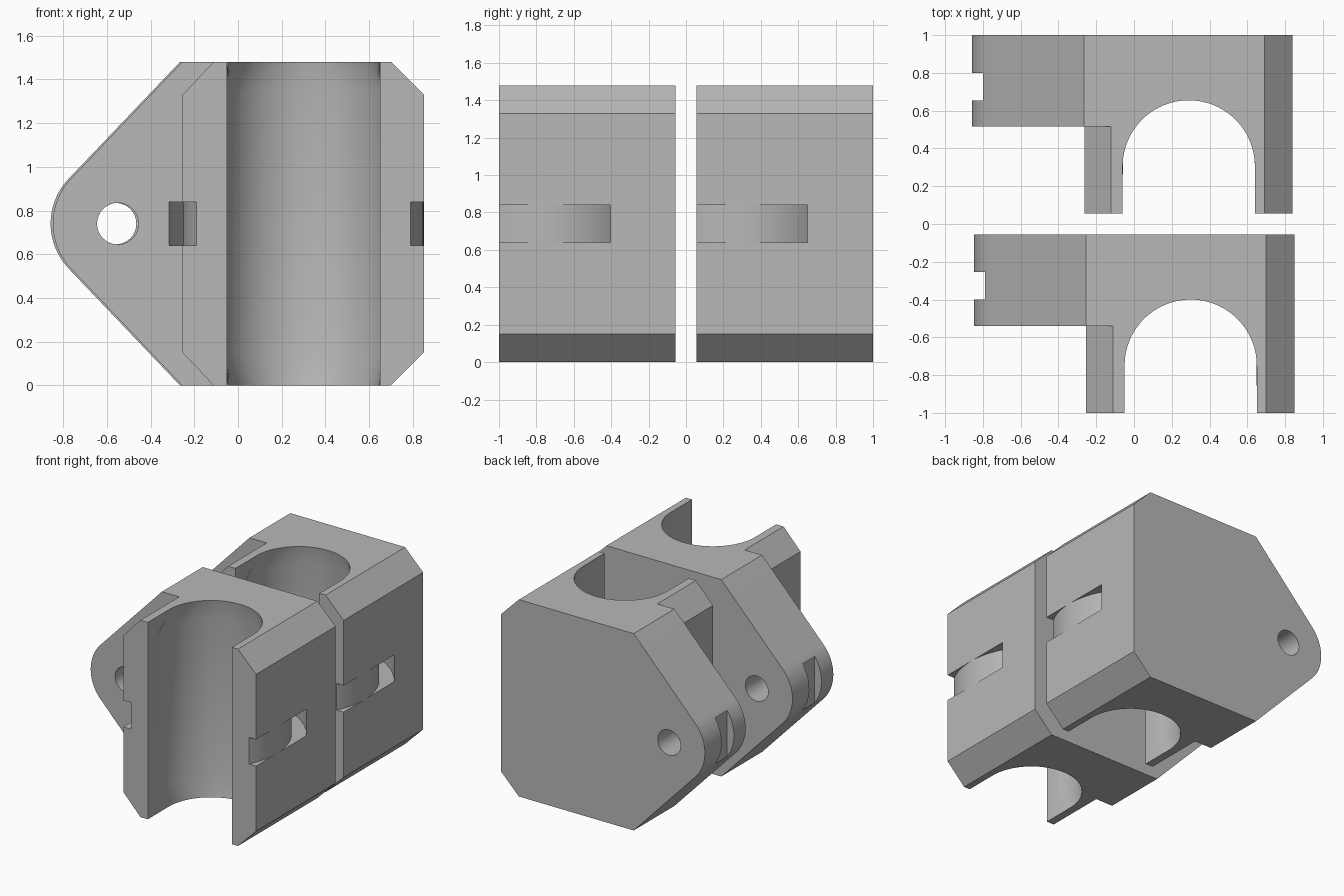
import bpy, bmesh
from math import cos, sin, acos, atan2, hypot, pi

cube = bpy.data.objects.get("Cube")
if cube:
    bpy.data.objects.remove(cube)

grey = bpy.data.materials.new("plain_grey")
grey.use_nodes = True
colour = (0.48, 0.48, 0.48, 1)
grey.diffuse_color = colour
grey.node_tree.nodes["Principled BSDF"].inputs["Base Color"].default_value = colour

HEIGHT = 1.48
MID = HEIGHT / 2
FRONT, BACK, EAR_FRONT = -1.0, -0.055, -0.54
BORE_X, BORE_Y = 0.30, -0.75
PIN_X, EAR_R = -0.55, 0.297


def loft(name, rings, closed=False):
    """Bridge equal-length point rings; cap the ends unless closed on itself."""
    bm = bmesh.new()
    loops = [[bm.verts.new(p) for p in ring] for ring in rings]
    pairs = list(zip(loops, loops[1:]))
    if closed:
        pairs.append((loops[-1], loops[0]))
    else:
        bm.faces.new(loops[0])
        bm.faces.new(loops[-1])
    n = len(loops[0])
    for a, b in pairs:
        for i in range(n):
            j = (i + 1) % n
            bm.faces.new((a[i], a[j], b[j], b[i]))
    bmesh.ops.recalc_face_normals(bm, faces=bm.faces)
    mesh = bpy.data.meshes.new(name)
    bm.to_mesh(mesh)
    bm.free()
    obj = bpy.data.objects.new(name, mesh)
    bpy.context.collection.objects.link(obj)
    return obj


def prism(name, profile, y0, y1):
    return loft(name, [[(x, y, z) for x, z in profile] for y in (y0, y1)])


def circle(r, n):
    return [(r * cos(2 * pi * i / n), r * sin(2 * pi * i / n)) for i in range(n)]


# Side profile: chamfered block whose other side narrows to a rounded ear
dx, dz = -0.255 - PIN_X, MID
start = atan2(dz, dx) + acos(EAR_R / hypot(dx, dz))
steps = 24
arc = [start + (2 * pi - 2 * start) * i / steps for i in range(steps + 1)]
profile = [(0.70, 0), (0.85, 0.15), (0.85, HEIGHT - 0.15), (0.70, HEIGHT), (-0.255, HEIGHT)]
profile += [(PIN_X + EAR_R * cos(a), MID + EAR_R * sin(a)) for a in arc]
profile += [(-0.255, 0)]
block = prism("front_block", profile, FRONT, BACK)
block.data.materials.append(grey)

# Relief in front of the ear, leaving a chamfered jaw
jaw = [(-1, -0.1), (-0.017, -0.1), (-0.253, 0.15)]
jaw += [(x, HEIGHT - z) for x, z in reversed(jaw)]
cutters = [prism("jaw_relief_cutter", jaw, FRONT - 0.1, EAR_FRONT)]


# Open-fronted bearing seat that narrows slightly at both ends
def seat_ring(r, z):
    lip = acos(0.35 / r) if r > 0.35 else 0
    pts = [(BORE_X + 0.35, FRONT - 0.1, z)]
    for i in range(49):
        a = -lip + (pi + 2 * lip) * i / 48
        pts.append((BORE_X + r * cos(a), BORE_Y + r * sin(a), z))
    return pts + [(BORE_X - 0.35, FRONT - 0.1, z)]


levels = [(0.35, -0.1), (0.35, 0), (0.375, 0.14), (0.375, 1.34), (0.35, HEIGHT), (0.35, 1.58)]
cutters.append(loft("seat_cutter", [seat_ring(r, z) for r, z in levels]))

# Curved strap slot around the seat
slot = [(0.55, 0.64), (0.65, 0.64), (0.65, 0.84), (0.55, 0.84)]
rings = [[(BORE_X + x, BORE_Y + y, z) for x, y in circle(r, 96)] for r, z in slot]
cutters.append(loft("strap_slot_cutter", rings, closed=True))

# Pin hole and tip notch of the ear
hole = [(PIN_X + x, MID + z) for x, z in circle(0.095, 32)]
cutters.append(prism("pin_hole_cutter", hole, FRONT, 0))
notch = [(-1, 0.4), (-0.79, 0.4), (-0.79, 1.1), (-1, 1.1)]
cutters.append(prism("tip_notch_cutter", notch, -0.40, -0.255))

bpy.context.view_layer.objects.active = block
for cutter in cutters:
    mod = block.modifiers.new(cutter.name, "BOOLEAN")
    mod.operation = "DIFFERENCE"
    mod.solver = "EXACT"
    mod.object = cutter
    bpy.ops.object.modifier_apply(modifier=mod.name)
    bpy.data.objects.remove(cutter)

for obj in bpy.context.selected_objects:
    obj.select_set(False)
block.select_set(True)
bpy.ops.object.shade_smooth_by_angle(angle=pi / 6)

# Second, identical block behind the first
twin = bpy.data.objects.new("back_block", block.data)
twin.location = (-0.01, 1.055, 0)
bpy.context.collection.objects.link(twin)
